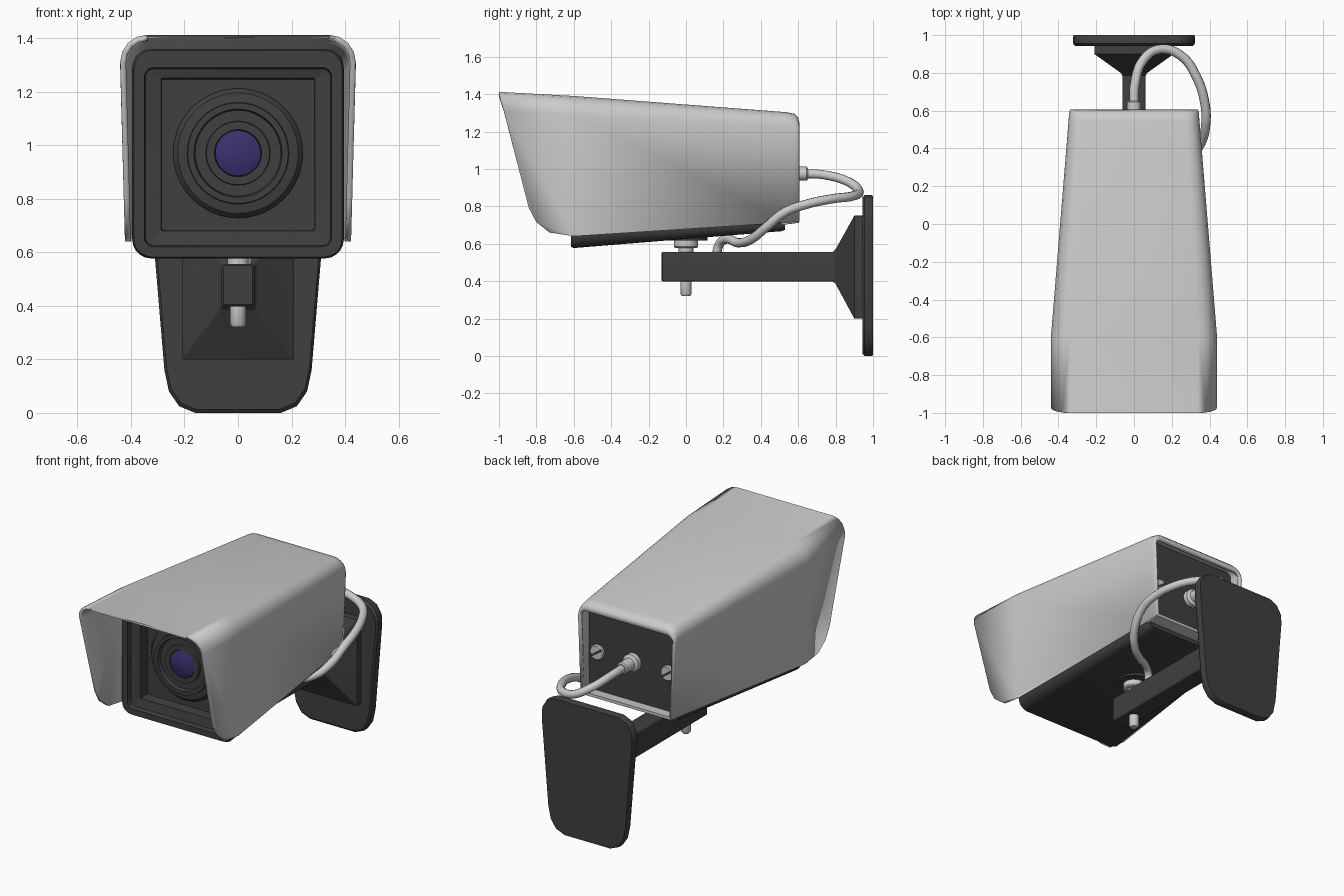
import bpy, bmesh, math
from mathutils import Vector

if "Cube" in bpy.data.objects:
    bpy.data.objects.remove(bpy.data.objects["Cube"])


def material(name, col):
    m = bpy.data.materials.new(name)
    m.diffuse_color = (*col, 1)
    m.use_nodes = True
    m.node_tree.nodes["Principled BSDF"].inputs["Base Color"].default_value = m.diffuse_color
    return m


DARK = material("dark_grey", (0.05, 0.05, 0.05))
GLASS = material("violet_glass", (0.045, 0.03, 0.16))


def finish(bm, name, mat=None, angle=35):
    me = bpy.data.meshes.new(name)
    bm.to_mesh(me)
    bm.free()
    ob = bpy.data.objects.new(name, me)
    bpy.context.collection.objects.link(ob)
    if mat:
        me.materials.append(mat)
    bpy.ops.object.select_all(action='DESELECT')
    ob.select_set(True)
    bpy.context.view_layer.objects.active = ob
    bpy.ops.object.shade_smooth_by_angle(angle=math.radians(angle))
    return ob


def skin(rings, closed=True, caps=True):
    """Bridge equal-length rings of points into one surface."""
    bm = bmesh.new()
    rows = [[bm.verts.new(p) for p in r] for r in rings]
    n = len(rows[0])
    for a, b in zip(rows, rows[1:]):
        for i in range(n if closed else n - 1):
            j = (i + 1) % n
            bm.faces.new((a[i], a[j], b[j], b[i]))
    if caps:
        bm.faces.new(rows[0])
        bm.faces.new(rows[-1])
    bmesh.ops.recalc_face_normals(bm, faces=bm.faces[:])
    return bm


def arc(cx, cz, r, a0, n=5):
    return [(cx + r * math.cos(a0 + k * math.pi / 2 / n),
             cz + r * math.sin(a0 + k * math.pi / 2 / n)) for k in range(n + 1)]


def rect(y, hw, z0, z1, r):
    """Rounded rectangle in the xz plane."""
    h = math.pi / 2
    pts = (arc(hw - r, z1 - r, r, 0) + arc(-hw + r, z1 - r, r, h)
           + arc(-hw + r, z0 + r, r, 2 * h) + arc(hw - r, z0 + r, r, 3 * h))
    return [(x, y, z) for x, z in pts]


def lathe(name, prof, axis, loc, mat=None, n=32):
    """Turn (radius, height) pairs about the y or z axis."""
    rings = []
    for r, h in prof:
        c = [(r * math.cos(2 * math.pi * i / n), r * math.sin(2 * math.pi * i / n)) for i in range(n)]
        rings.append([Vector(loc) + Vector((u, h, v) if axis == 'y' else (u, v, h)) for u, v in c])
    return finish(skin(rings), name, mat)


# Sunshield: open-bottomed loft, front trimmed to the raked outline
def hood_section(y, w, top, bottom, r):
    right = arc(w - r, top - r, r, 0, 4)
    left = [(-x, z) for x, z in reversed(right)]
    pts = [(w - 0.018, bottom)] + right + left + [(-w + 0.018, bottom)]
    return [(x, y, z) for x, z in pts]


bm = skin([hood_section(-1.0, .44, 1.412, .60, .1), hood_section(-.6, .44, 1.39, .64, .1),
           hood_section(.54, .347, 1.303, .713, .07), hood_section(.58, .344, 1.295, .716, .07),
           hood_section(.598, .342, 1.278, .718, .065), hood_section(.606, .338, 1.25, .72, .05)],
          closed=False, caps=False)
rake = [(-1, 1.412), (-.84, .79), (-.80, .715), (-.73, .66), (-.6, .64)]
for (y0, z0), (y1, z1) in zip(rake, rake[1:]):
    bmesh.ops.bisect_plane(bm, geom=bm.verts[:] + bm.edges[:] + bm.faces[:],
                           plane_co=(0, y0, z0), plane_no=(0, z1 - z0, y0 - y1), clear_outer=True)
bm.normal_update()
if max(bm.faces, key=lambda f: f.calc_center_median().z).normal.z < 0:
    bmesh.ops.reverse_faces(bm, faces=bm.faces[:])
hood = finish(bm, "sunshield")
sol = hood.modifiers.new("thickness", 'SOLIDIFY')
sol.thickness = .022
sol.offset = -1

# Sill closing the bottom of the rear opening
finish(skin([rect(.51, .325, .70, .722, .004), rect(.603, .32, .712, .73, .004)]), "rear_sill")

# Camera body with stepped front recess
finish(skin([rect(.53, .315, .675, 1.265, .03), rect(.51, .318, .667, 1.268, .04),
             rect(-.60, .395, .577, 1.36, .07), rect(-.615, .388, .583, 1.353, .065),
             rect(-.615, .35, .62, 1.29, .035), rect(-.585, .345, .625, 1.285, .03),
             rect(-.575, .287, .68, 1.25, .004), rect(-.51, .283, .684, 1.246, .004)]),
       "camera_body", DARK)

# Lens barrel and glass
lathe("lens_barrel", [(.242, -.505), (.242, -.53), (.225, -.55), (.19, -.555), (.188, -.575),
                      (.165, -.575), (.16, -.55), (.12, -.55), (.118, -.565), (.088, -.565),
                      (.086, -.545)], 'y', (0, 0, .97), DARK, 48)
lathe("lens_glass", [(.087, -.54), (.085, -.56), (.06, -.57), (.03, -.576), (.004, -.578)],
      'y', (0, 0, .97), GLASS)

# Rear screws with diagonal slots, and the cable gland
for s, side in ((-1, "left"), (1, "right")):
    lathe("rear_screw_" + side, [(.048, .525), (.048, .543), (.042, .55)], 'y', (s * .25, 0, .97), None, 24)
    slot = finish(skin([rect(-.004, .043, -.007, .007, .002), rect(.002, .043, -.007, .007, .002)]),
                  "screw_slot_" + side, DARK)
    slot.location = (s * .25, .55, .97)
    slot.rotation_euler.y = math.radians(35)
lathe("cable_gland", [(.055, .525), (.055, .56), (.037, .57), (.037, .645), (.03, .652)],
      'y', (0, 0, .975))

# Cable looping from the gland down into the arm
path = [(0, .62, .975), (.005, .74, .968), (.05, .87, .93), (.14, .925, .88), (.25, .89, .855),
        (.33, .78, .84), (.375, .64, .81), (.38, .53, .77), (.355, .43, .69), (.29, .35, .625),
        (.19, .28, .605), (.10, .22, .625), (.04, .18, .60), (.02, .16, .53)]
cu = bpy.data.curves.new("cable", 'CURVE')
cu.dimensions = '3D'
cu.bevel_depth = .025
cu.bevel_resolution = 3
cu.resolution_u = 6
cu.use_fill_caps = True
sp = cu.splines.new('BEZIER')
sp.bezier_points.add(len(path) - 1)
for bp, p in zip(sp.bezier_points, path):
    bp.co = p
    bp.handle_left_type = bp.handle_right_type = 'AUTO'
bpy.context.collection.objects.link(bpy.data.objects.new("cable", cu))

# Pivot bolt, nut and mounting disc
lathe("pivot_bolt", [(.022, .32), (.03, .332), (.03, .40), (.04, .41), (.04, .60)], 'z', (0, 0, 0), None, 20)
lathe("pivot_nut", [(.058, .578), (.065, .585), (.065, .625)], 'z', (0, 0, 0), None, 24)
lathe("pivot_disc", [(.115, .618), (.115, .65)], 'z', (0, 0, 0), DARK)

# Arm flaring into its square foot
finish(skin([rect(-.132, .055, .405, .55, .008), rect(-.125, .061, .398, .556, .01),
             rect(.785, .061, .398, .556, .01), rect(.80, .07, .385, .57, .01),
             rect(.90, .21, .20, .75, .006), rect(.95, .21, .20, .75, .006)]),
       "bracket_arm", DARK, 20)

# Tapered wall plate
half = [(.16, 0), (.22, .025), (.258, .08), (.275, .16), (.322, .72), (.318, .78), (.285, .835), (.23, .86)]
outline = half + [(-x, z) for x, z in reversed(half)]
finish(skin([[(x * k, y, .43 + (z - .43) * k) for x, z in outline]
             for y, k in ((1.0, .99), (.992, 1), (.955, 1), (.943, .97))]), "wall_plate", DARK)
